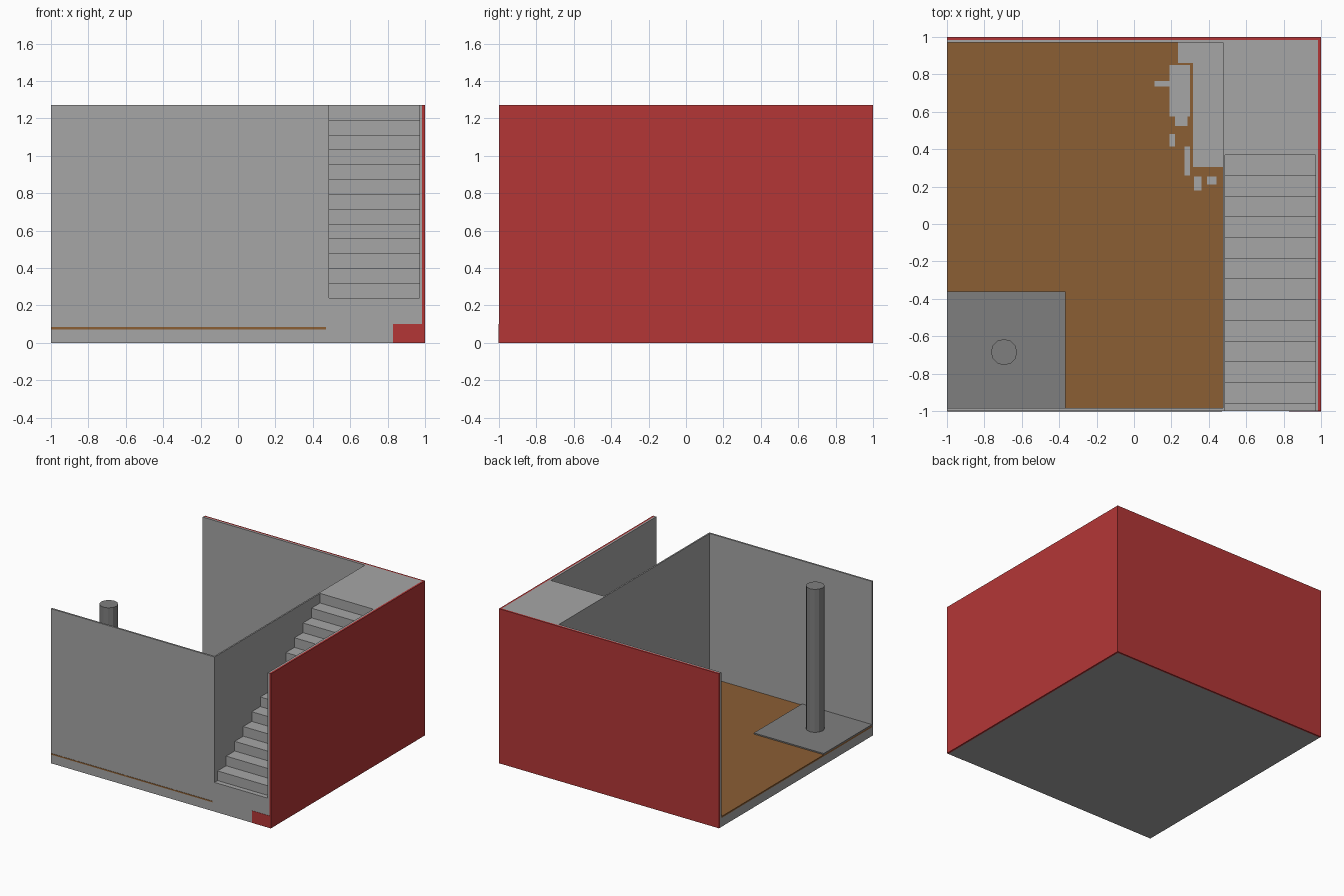
import bpy, bmesh, math

if "Cube" in bpy.data.objects:
    bpy.data.objects.remove(bpy.data.objects["Cube"])

H = 1.27  # overall height


def material(name, rgb):
    m = bpy.data.materials.new(name)
    m.diffuse_color = (*rgb, 1)
    m.use_nodes = True
    m.node_tree.nodes["Principled BSDF"].inputs["Base Color"].default_value = m.diffuse_color
    return m


GREY = material("concrete grey", (0.381, 0.381, 0.381))
DARK = material("dark grey", (0.212, 0.212, 0.212))
BROWN = material("wood brown", (0.258, 0.112, 0.034))
RED = material("brick red", (0.456, 0.037, 0.037))


def finish(name, bm, mat):
    bmesh.ops.recalc_face_normals(bm, faces=bm.faces)
    me = bpy.data.meshes.new(name)
    bm.to_mesh(me)
    bm.free()
    me.materials.append(mat)
    ob = bpy.data.objects.new(name, me)
    bpy.context.collection.objects.link(ob)
    return ob


def box(name, x, y, z, mat):
    bm = bmesh.new()
    bmesh.ops.create_cube(bm, size=1)
    for v in bm.verts:
        v.co = [a[0] if c < 0 else a[1] for c, a in zip(v.co, (x, y, z))]
    return finish(name, bm, mat)


# Foundation slab, floor and the pad under the column
box("slab", (-1, 0.475), (-1, 0.97), (0, 0.072), GREY)
box("wood_floor", (-1, 0.475), (-0.985, 0.97), (0.072, 0.085), BROWN)
box("column_pad", (-1, -0.365), (-0.985, -0.36), (0.085, 0.095), DARK)

# Thin worn grey patches on the floor
patches = [((0.315, 0.475), (0.305, 0.97)), ((0.235, 0.315), (0.86, 0.97)),
           ((0.19, 0.3), (0.575, 0.85)), ((0.22, 0.285), (0.525, 0.575)),
           ((0.11, 0.19), (0.735, 0.765)), ((0.19, 0.22), (0.415, 0.48)),
           ((0.27, 0.30), (0.26, 0.415)), ((0.32, 0.36), (0.18, 0.255)),
           ((0.39, 0.44), (0.21, 0.255))]
for i, (x, y) in enumerate(patches):
    box(f"floor_patch_{i}", x, y, (0.085, 0.0865), GREY)

# Column
bm = bmesh.new()
bmesh.ops.create_cone(bm, cap_ends=True, segments=12, radius1=0.07,
                      radius2=0.07, depth=H - 0.095)
bmesh.ops.translate(bm, verts=bm.verts, vec=(-0.695, -0.685, (H + 0.095) / 2))
finish("column", bm, DARK)

# Grey walls: front, stair partition, and linings of the outer walls
box("front_wall", (-1, 0.475), (-1, -0.985), (0.072, H), GREY)
box("partition_wall", (0.475, 0.487), (-1, 0.97), (0, H), GREY)
box("back_lining", (-1, 0.487), (0.97, 0.985), (0, H), GREY)
box("right_lining", (0.97, 0.985), (-1, 0.985), (0, H), GREY)

# Red outer walls
box("back_outer_wall", (-1, 1), (0.985, 1), (0, H), RED)
box("right_outer_wall", (0.985, 1), (-1, 0.985), (0, H), RED)

# Stair flight and landing: one stepped profile pushed sideways
rise, run, steps = (H - 0.24) / 13, 1.33 / 12, 13
profile = [(-1, 0), (-1, 0.24)]
for k in range(steps):
    y = -0.96 + k * run
    profile += [(y, 0.24 + k * rise), (y, 0.24 + (k + 1) * rise)]
profile += [(0.985, H), (0.985, 0)]
bm = bmesh.new()
face = bm.faces.new([bm.verts.new((0.487, y, z)) for y, z in profile])
ext = bmesh.ops.extrude_face_region(bm, geom=[face])
moved = [g for g in ext["geom"] if isinstance(g, bmesh.types.BMVert)]
bmesh.ops.translate(bm, verts=moved, vec=(0.97 - 0.487, 0, 0))
finish("stairs_and_landing", bm, GREY)

# Thin painted strips on the front face
box("front_wood_strip", (-1, 0.47), (-1.002, -1), (0.072, 0.083), BROWN)
box("front_red_corner", (0.83, 1), (-1.002, -1), (0, 0.1), RED)
